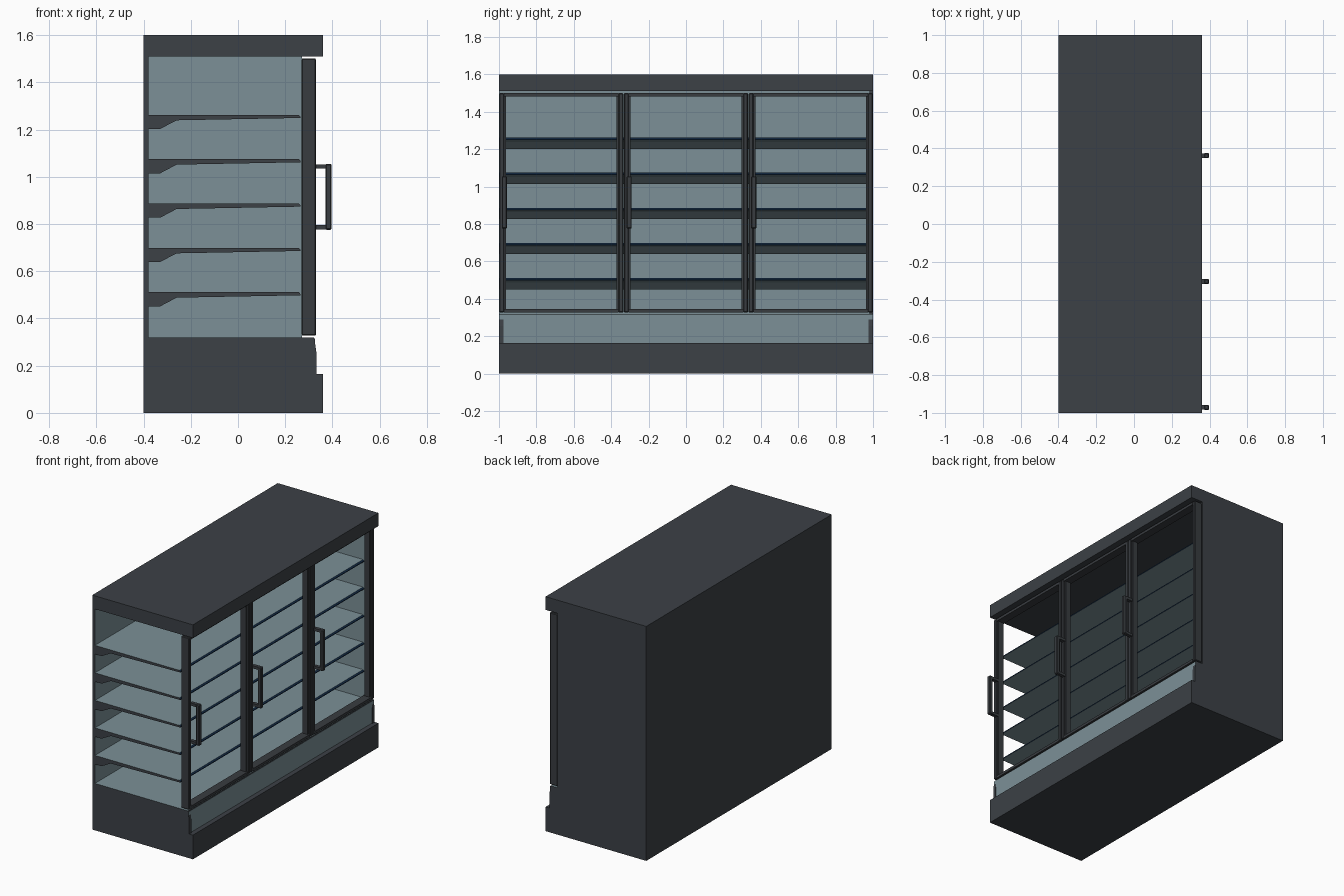
import bpy, bmesh
from mathutils import Vector

if "Cube" in bpy.data.objects:
    bpy.data.objects.remove(bpy.data.objects["Cube"])


def material(name, rgb):
    m = bpy.data.materials.new(name)
    m.diffuse_color = (*rgb, 1)
    m.use_nodes = True
    m.node_tree.nodes["Principled BSDF"].inputs["Base Color"].default_value = m.diffuse_color
    return m


DARK = material("charcoal_body", (0.045, 0.052, 0.061))
FRAME = material("door_charcoal", (0.040, 0.045, 0.051))
LIGHT = material("pale_blue_grey", (0.20, 0.28, 0.31))
BLUE = material("navy_trim", (0.008, 0.03, 0.075))


def prism(name, profile, y0, y1, mats, rule=None):
    """Extrude an (x, z) profile along y; rule(normal) picks the material index."""
    bm = bmesh.new()
    a = [bm.verts.new((x, y0, z)) for x, z in profile]
    b = [bm.verts.new((x, y1, z)) for x, z in profile]
    n = len(profile)
    bm.faces.new(a)
    bm.faces.new(b[::-1])
    for i in range(n):
        j = (i + 1) % n
        bm.faces.new((a[i], b[i], b[j], a[j]))
    bmesh.ops.recalc_face_normals(bm, faces=bm.faces[:])
    bm.normal_update()
    if rule:
        for f in bm.faces:
            f.material_index = rule(f.normal)
    me = bpy.data.meshes.new(name)
    bm.to_mesh(me)
    bm.free()
    for m in mats:
        me.materials.append(m)
    ob = bpy.data.objects.new(name, me)
    bpy.context.collection.objects.link(ob)
    return ob


def box(name, x0, x1, y0, y1, z0, z1, mats, rule=None, bevel=0):
    ob = prism(name, [(x0, z0), (x1, z0), (x1, z1), (x0, z1)], y0, y1, mats, rule)
    if bevel:
        mod = ob.modifiers.new("bevel", 'BEVEL')
        mod.width = bevel
        mod.segments = 1
    return ob


def facing(direction):
    d = Vector(direction)
    return lambda n: 1 if n.dot(d) > 0.9 else 0


# cabinet shell: base, canopy, back, closed far end (near end stays open)
box("plinth", -0.4, 0.36, -1, 1, 0, 0.165, [DARK])
box("base_tank", -0.4, 0.322, -1, 1, 0.165, 0.32, [DARK, LIGHT], facing((0, 0, 1)))
box("kick_panel", 0.322, 0.327, -1, 1, 0.165, 0.315, [DARK, LIGHT], facing((1, 0, 0)))
box("canopy", -0.4, 0.36, -1, 1, 1.51, 1.6, [DARK])
box("back_wall", -0.4, -0.38, -1, 1, 0.32, 1.51, [DARK, LIGHT], facing((1, 0, 0)))
box("end_wall", -0.38, 0.27, 0.98, 1, 0.32, 1.51, [DARK, LIGHT], facing((0, -1, 0)))

# dark cheeks at both ends of the kick panel
for side, y in (("near", -1), ("far", 0.977)):
    prism(side + "_cheek", [(0.322, 0.165), (0.332, 0.165), (0.332, 0.255), (0.327, 0.29),
                            (0.322, 0.29)], y, y + 0.023, [DARK])


# tapered shelves: dark ends, pale faces, navy front lip
def shelf_rule(n):
    if abs(n.y) > 0.9:
        return 1
    return 2 if n.x > 0.5 and n.z > -0.1 else 0


for i in range(5):
    t = 0.511 + i * 0.1878
    prism("shelf_%d" % (i + 1),
          [(-0.38, t - 0.06), (-0.33, t - 0.06), (-0.26, t - 0.023), (0.265, t - 0.013),
           (0.265, t - 0.008), (0.258, t), (-0.38, t)],
          -1, 0.98, [LIGHT, DARK, BLUE], shelf_rule)

# three open-framed doors with bar handles
W = 2 / 3
Z0, Z1 = 0.327, 1.50
for i in range(3):
    d = "door_%d_" % (i + 1)
    y0 = -1 + i * W + 0.002
    y1 = -1 + (i + 1) * W - 0.002
    for side, ya, yb, la, lb in (("left", y0, y0 + 0.025, y0 + 0.025, y0 + 0.035),
                                 ("right", y1 - 0.025, y1, y1 - 0.035, y1 - 0.025)):
        box(d + side + "_stile", 0.27, 0.33, ya, yb, Z0, Z1, [FRAME], bevel=0.004)
        box(d + side + "_lip", 0.28, 0.318, la, lb, Z0 + 0.01, Z1 - 0.01, [FRAME])
    box(d + "bottom_rail", 0.272, 0.328, y0 + 0.025, y1 - 0.025, Z0, Z0 + 0.018, [FRAME])
    box(d + "top_rail", 0.272, 0.328, y0 + 0.025, y1 - 0.025, Z1 - 0.018, Z1, [FRAME])
    h0, h1 = y0 + 0.013, y0 + 0.041
    box(d + "handle_bar", 0.37, 0.397, h0, h1, 0.775, 1.055, [FRAME], bevel=0.005)
    for end, z in (("lower", 0.777), ("upper", 1.035)):
        box(d + end + "_handle_arm", 0.325, 0.375, h0 + 0.002, h1 - 0.002, z, z + 0.018, [FRAME])
